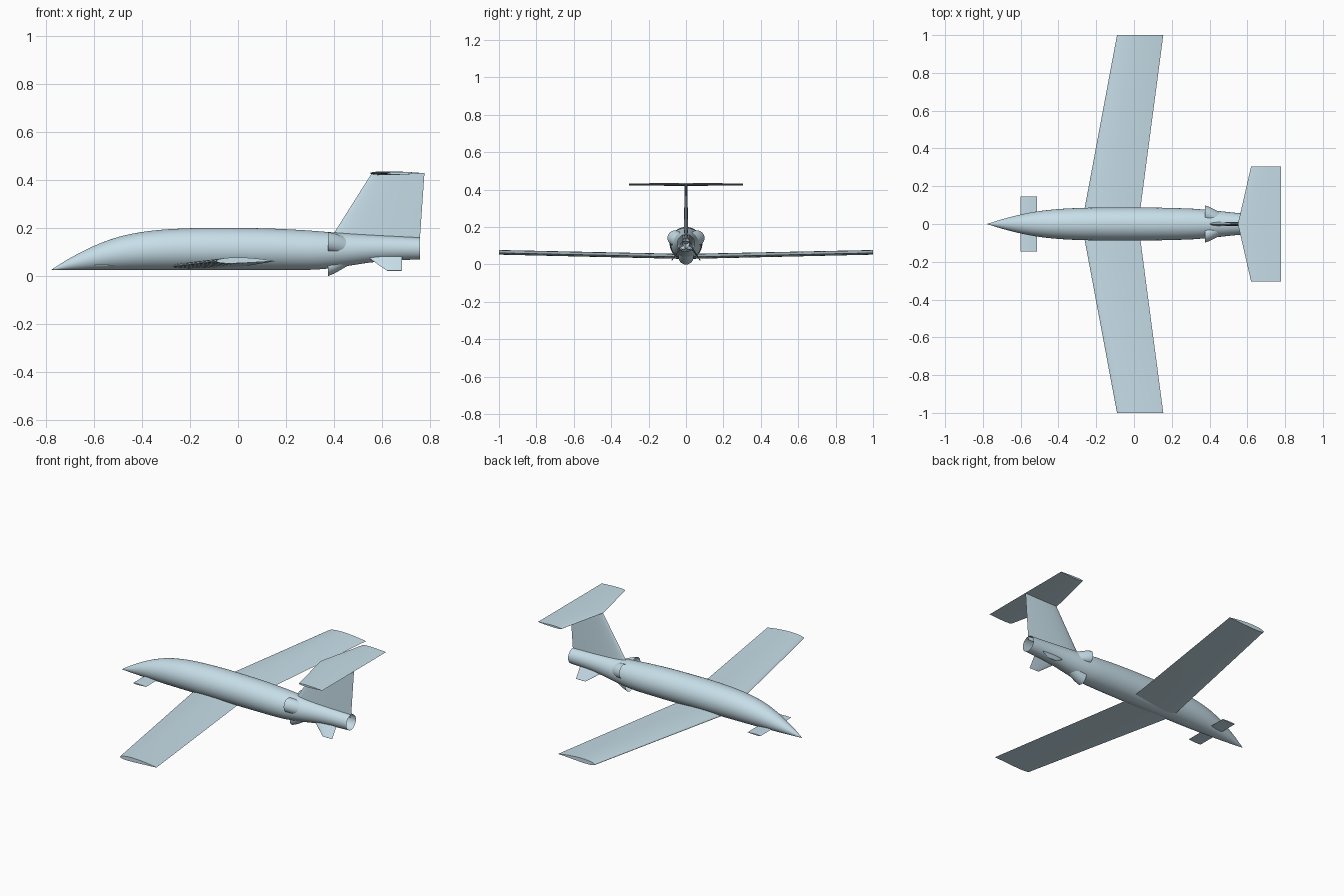
import bpy, bmesh, math
from mathutils import Vector

if "Cube" in bpy.data.objects:
    bpy.data.objects.remove(bpy.data.objects["Cube"])

paint = bpy.data.materials.new("pale_blue")
paint.diffuse_color = (0.57, 0.73, 0.81, 1)
paint.use_nodes = True
paint.node_tree.nodes["Principled BSDF"].inputs["Base Color"].default_value = paint.diffuse_color


def loft(name, rings, cap=False, angle=35):
    """Skin a list of closed rings that all have the same point count."""
    bm = bmesh.new()
    vs = [[bm.verts.new(p) for p in r] for r in rings]
    n = len(rings[0])
    for a, b in zip(vs, vs[1:]):
        for i in range(n):
            j = (i + 1) % n
            bm.faces.new((a[i], a[j], b[j], b[i]))
    if cap:
        bm.faces.new(vs[0][::-1])
        bm.faces.new(vs[-1])
        bmesh.ops.recalc_face_normals(bm, faces=bm.faces)
    me = bpy.data.meshes.new(name)
    bm.to_mesh(me)
    bm.free()
    ob = bpy.data.objects.new(name, me)
    bpy.context.collection.objects.link(ob)
    me.materials.append(paint)
    bpy.ops.object.select_all(action='DESELECT')
    ob.select_set(True)
    bpy.context.view_layer.objects.active = ob
    bpy.ops.object.shade_smooth_by_angle(angle=math.radians(angle))
    return ob


def circle(x, y, z, r, n=48):
    return [(x, y + r * math.cos(2 * math.pi * i / n),
             z + r * math.sin(2 * math.pi * i / n)) for i in range(n)]


def airfoil(le, chord, thick, up, camber=0.0, n=14):
    """Wing section running along +x from its leading edge."""
    def half(t):
        return 5 * thick * (0.2969 * math.sqrt(t) - 0.126 * t - 0.3516 * t**2
                            + 0.2843 * t**3 - 0.1036 * t**4)
    ts = [(1 - math.cos(math.pi * i / n)) / 2 for i in range(n + 1)]
    pts = [(t, half(t)) for t in reversed(ts)] + [(t, -half(t)) for t in ts[1:-1]]
    up = Vector(up).normalized()
    return [Vector(le) + Vector((t * chord, 0, 0))
            + up * chord * (h + 4 * camber * t * (1 - t)) for t, h in pts]


def smooth_stations(st, sub=4):
    """Catmull-Rom interpolation, parameterised by x."""
    out = []
    for i in range(len(st) - 1):
        a, b = st[i], st[i + 1]
        p, q = st[max(i - 1, 0)], st[min(i + 2, len(st) - 1)]
        dx = b[0] - a[0]
        for k in range(sub):
            t = k / sub
            row = [a[0] + t * dx]
            for c in (1, 2):
                m0 = (b[c] - p[c]) / (b[0] - p[0]) * dx
                m1 = (q[c] - a[c]) / (q[0] - a[0]) * dx
                row.append((2*t**3 - 3*t*t + 1) * a[c] + (t**3 - 2*t*t + t) * m0
                           + (3*t*t - 2*t**3) * b[c] + (t**3 - t*t) * m1)
            out.append(row)
    return out + [st[-1]]


# Fuselage: x, underside height, radius; open at the tail
stations = [(-0.777, .025, .0005), (-0.7, .025, .0245), (-0.6, .025, .050),
            (-0.5, .025, .0685), (-0.4, .025, .079), (-0.3, .025, .0845),
            (-0.15, .025, .0875), (0, .025, .0875), (.15, .025, .086),
            (.3, .026, .0815), (.375, .031, .076), (.45, .041, .0685),
            (.55, .056, .058), (.65, .065, .0505), (.757, .069, .0455)]
loft("fuselage", [circle(x, 0, b + r, r) for x, b, r in smooth_stations(stations)][::-1])

# Three open intakes spaced evenly around the rear body
for name, deg in (("left_intake", 30), ("right_intake", 150), ("lower_intake", 270)):
    c, s = math.cos(math.radians(deg)), math.sin(math.radians(deg))
    rings = []
    for x, off, r in ((.375, .067, .041), (.40, .057, .041), (.43, .041, .040), (.47, .02, .037)):
        rings.append(circle(x, c * off, .108 + s * off, r, 32))
    loft(name, rings[::-1])

# Main wing with slight dihedral
up = (0, 0, 1)
tip = lambda y: airfoil((-.09, y, .062), .245, .10, up, .015)
loft("main_wing", [tip(-1), airfoil((-.277, 0, .040), .30, .09, up, .012), tip(1)], True)

# Foreplane
loft("canard", [airfoil((-.60, y, .045), .087, .08, up) for y in (-.145, .145)], True)

# Fin and T-tail
loft("tail_fin", [airfoil((.375, 0, .14), .381, .065, (0, 1, 0)),
                  airfoil((.557, 0, .428), .219, .065, (0, 1, 0))], True)
loft("tailplane", [airfoil((.62, -.305, .428), .157, .07, up),
                   airfoil((.55, 0, .428), .227, .07, up),
                   airfoil((.62, .305, .428), .157, .07, up)], True)

# Splayed ventral fins
for side, name in ((1, "left_ventral_fin"), (-1, "right_ventral_fin")):
    n = (0, side * .068, .046)
    loft(name, [airfoil((.53, side * .033, .085), .153, .07, n),
                airfoil((.62, side * .076, .022), .063, .07, n)], True)
